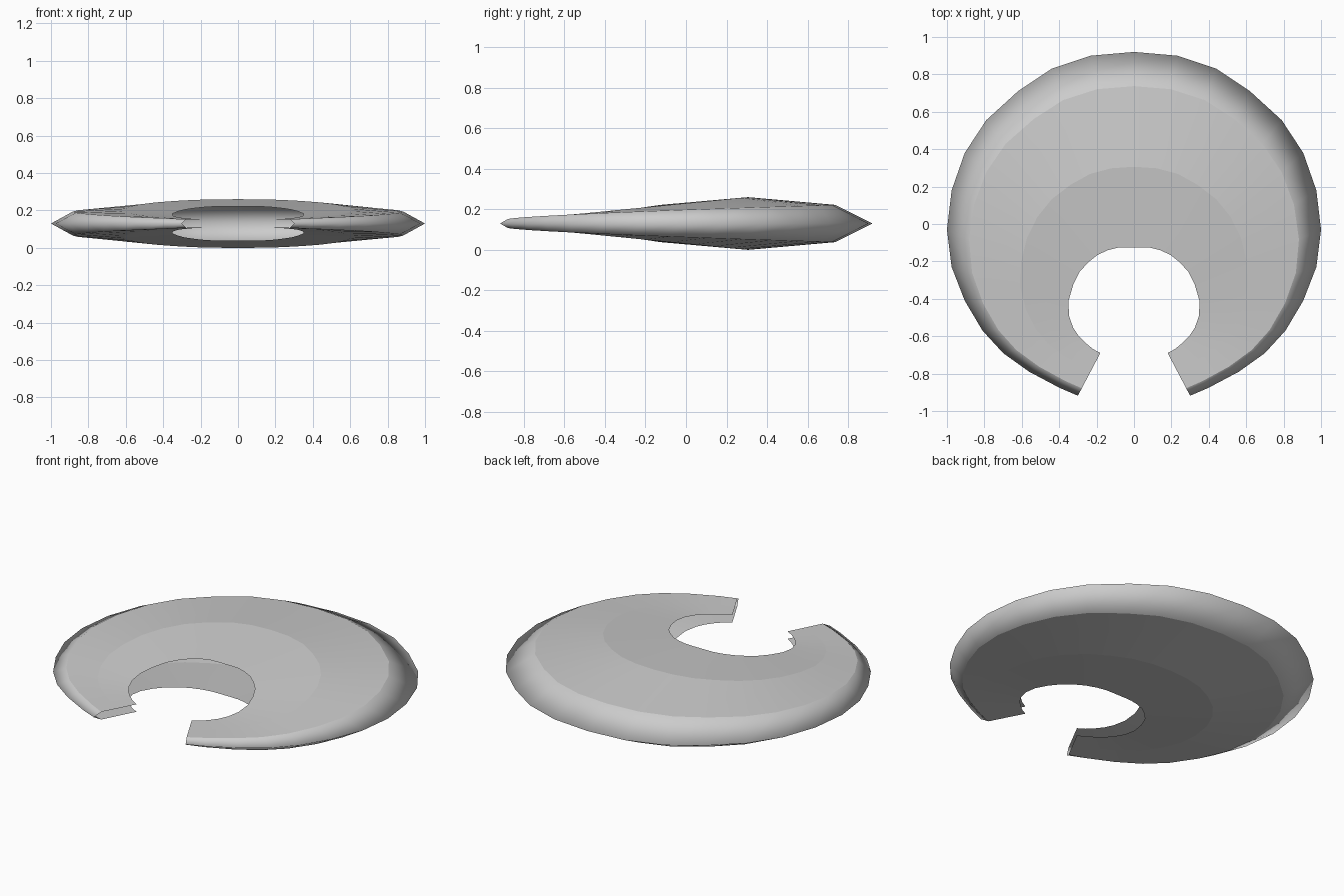
import bpy, bmesh

if "Cube" in bpy.data.objects:
    bpy.data.objects.remove(bpy.data.objects["Cube"])

MID_Z = 0.13

# Half outlines in plan, from the back centre round to the open tip
OUTER = [(0, .92), (.23, .9), (.44, .83), (.62, .71), (.79, .555), (.905, .38),
         (.975, .18), (1, -.03), (.975, -.23), (.905, -.41), (.81, -.57),
         (.70, -.69), (.56, -.79), (.40, -.875), (.30, -.918)]
INNER = [(0, -.125), (.045, -.125), (.09, -.127), (.14, -.14), (.195, -.165),
         (.245, -.205), (.29, -.255), (.325, -.325), (.35, -.41), (.348, -.49),
         (.325, -.555), (.295, -.6), (.26, -.635), (.22, -.668), (.18, -.69)]


def mix(a, b, t):
    return a[0] + (b[0] - a[0]) * t, a[1] + (b[1] - a[1]) * t


def half_height(y, y_tip, y_back, rise, power):
    t = min(1, max(0, (y - y_tip) / (y_back - y_tip)))
    return 0.022 + rise * t ** power


def section(outer, inner):
    """Open cross-section: upper lip, ridge, crease, rim, then the mirrored underside."""
    crease = mix(outer, inner, 0.175)
    ridge = mix(crease, inner, 0.5)
    top = [(*inner, half_height(inner[1], -.69, -.125, .07, 1.2)),
           (*ridge, half_height(ridge[1], -.785, .305, .108, 1)),
           (*crease, half_height(crease[1], -.88, .74, .07, .7))]
    under = [(x, y, -h) for x, y, h in reversed(top)]
    return [(x, y, MID_Z + h) for x, y, h in top + [(*outer, 0)] + under]


# Mirror the half outlines into one run of stations, tip to tip
pairs = list(zip(OUTER, INNER))
left = [((-o[0], o[1]), (-i[0], i[1])) for o, i in reversed(pairs[1:])]

# Hollow crescent shell, open along the inside and at both tips
bm = bmesh.new()
rings = [[bm.verts.new(p) for p in section(o, i)] for o, i in left + pairs]
for a, b in zip(rings, rings[1:]):
    for k in range(6):
        f = bm.faces.new((a[k], a[k + 1], b[k + 1], b[k]))
        f.smooth = True
    # Crisp lines along the ridge and the rim crease, above and below
    for k in (1, 2, 4, 5):
        bm.edges.get((a[k], b[k])).smooth = False
bm.normal_update()
bm.faces.ensure_lookup_table()
if bm.faces[0].normal.z < 0:
    bmesh.ops.reverse_faces(bm, faces=bm.faces[:])

mesh = bpy.data.meshes.new("crescent_shell")
bm.to_mesh(mesh)
bm.free()
shell = bpy.data.objects.new("crescent_shell", mesh)
bpy.context.collection.objects.link(shell)
